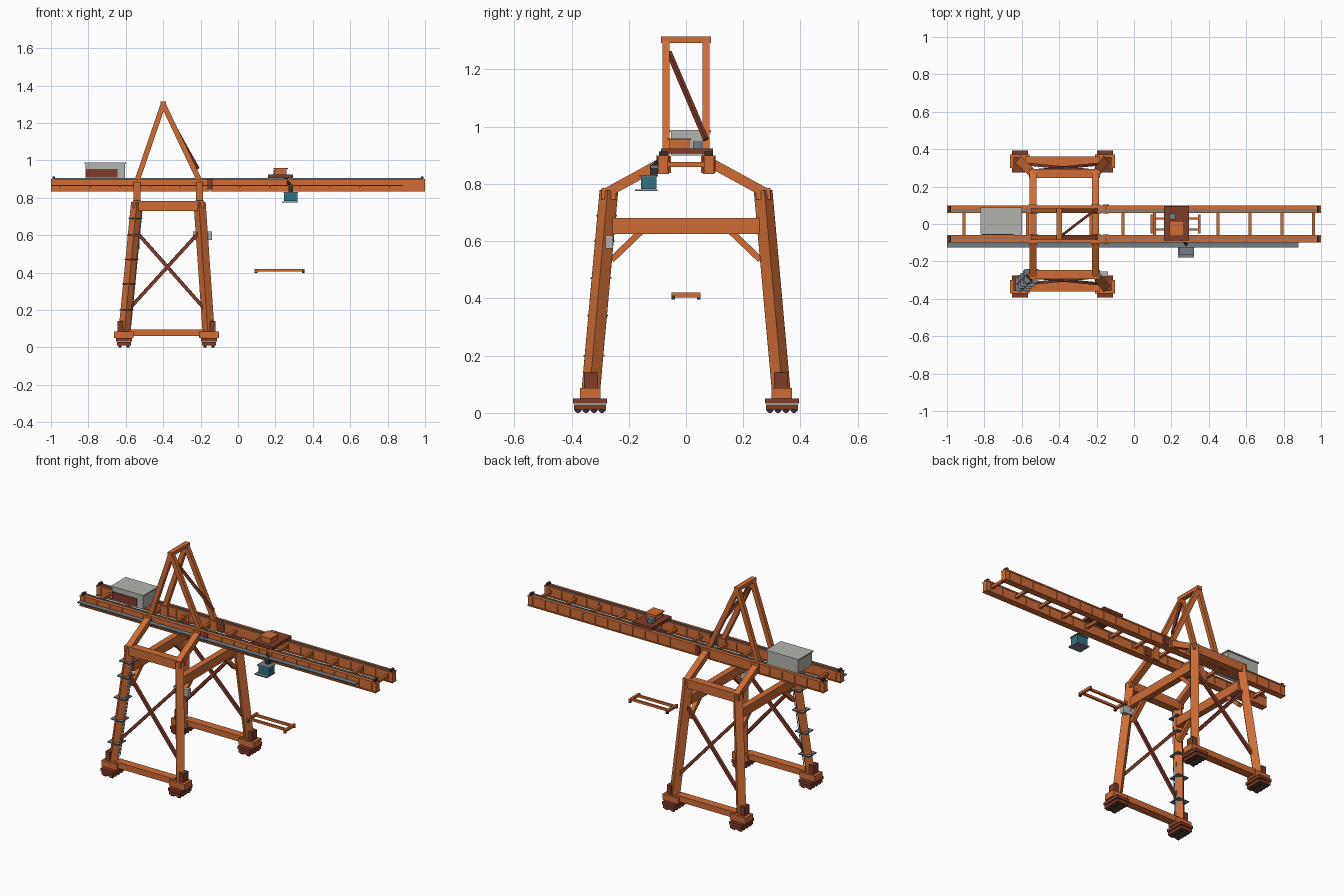
import bpy, bmesh
from mathutils import Vector, Matrix

cube = bpy.data.objects.get("Cube")
if cube:
    bpy.data.objects.remove(cube, do_unlink=True)


def material(name, r, g, b):
    m = bpy.data.materials.new(name)
    m.use_nodes = True
    m.diffuse_color = (r, g, b, 1)
    bsdf = next(n for n in m.node_tree.nodes if n.type == "BSDF_PRINCIPLED")
    bsdf.inputs["Base Color"].default_value = (r, g, b, 1)
    return m


ORANGE = material("orange paint", .62, .15, .035)
RED = material("dark red paint", .21, .045, .025)
GREY = material("light grey cladding", .45, .45, .42)
STEEL = material("walkway steel", .17, .21, .24)
TEAL = material("teal cabin", .03, .17, .22)
DARK = material("dark rubber", .03, .03, .03)


def finish(name, bm, mat):
    me = bpy.data.meshes.new(name)
    bm.to_mesh(me)
    bm.free()
    me.materials.append(mat)
    ob = bpy.data.objects.new(name, me)
    bpy.context.collection.objects.link(ob)
    return ob


def box(name, x, y, z, mat):
    """Box from (min, max) ranges on each axis."""
    bm = bmesh.new()
    lo, hi = (Vector(v) for v in zip(x, y, z))
    size = hi - lo
    bmesh.ops.create_cube(bm, size=1, matrix=Matrix.Translation((lo + hi) / 2) @ Matrix.Diagonal((*size, 1)))
    return finish(name, bm, mat)


def block(name, c, s, mat):
    """Box from centre and size."""
    return box(name, *[(p - d / 2, p + d / 2) for p, d in zip(c, s)], mat)


def beam(name, a, b, w, h, mat):
    """Rectangular bar between two points; w is the level width."""
    a, b = Vector(a), Vector(b)
    d = (b - a).normalized()
    side = d.cross(Vector((0, 0, 1)))
    side = side.normalized() if side.length > .01 else Vector((1, 0, 0))
    rot = Matrix((side, side.cross(d), d)).transposed().to_4x4()
    if rot.determinant() < 0:
        rot = rot @ Matrix.Diagonal((-1, 1, 1, 1))
    bm = bmesh.new()
    bmesh.ops.create_cube(bm, size=1, matrix=Matrix.Translation((a + b) / 2) @ rot
                          @ Matrix.Diagonal((w, h, (b - a).length, 1)))
    return finish(name, bm, mat)


def wheel(name, c, r, width):
    bm = bmesh.new()
    bmesh.ops.create_cone(bm, cap_ends=True, segments=14, radius1=r, radius2=r, depth=width,
                          matrix=Matrix.Translation(c) @ Matrix.Rotation(1.5708, 4, "Y"))
    return finish(name, bm, DARK)


FOOT_X, HEAD_X = (-.61, -.155), (-.54, -.205)
FOOT_Y, HEAD_Y = .335, .27


def on_leg(i, s, z):
    """Point on the leg centre line at height z."""
    t = (z - .05) / .72
    return Vector((FOOT_X[i] + t * (HEAD_X[i] - FOOT_X[i]), s * (FOOT_Y + t * (HEAD_Y - FOOT_Y)), z))


# Legs, bogies and portal frame
for s in (-1, 1):
    for i, fx in enumerate(FOOT_X):
        out = -1 if i == 0 else 1
        beam("leg", on_leg(i, s, .07), on_leg(i, s, .775), .046, .046, ORANGE)
        block("bogie_lower", (fx, s * FOOT_Y, .02), (.075, .112, .018), RED)
        block("bogie_upper", (fx, s * FOOT_Y, .041), (.085, .118, .018), RED)
        for k in range(4):
            for dx in (-.022, .022):
                wheel("bogie_wheel", (fx + dx, s * FOOT_Y + (k - 1.5) * .028, .013), .013, .016)
        block("foot_block", (fx, s * FOOT_Y, .068), (.105, .072, .037), ORANGE)
        block("foot_bracket", (fx + out * .02, s * (FOOT_Y - .003), .113), (.03, .05, .056), RED)
        # inclined arm carrying the boom
        hx = HEAD_X[i]
        beam("boom_arm", (hx, s * .285, .765), (hx, s * .075, .88), .038, .034, ORANGE)
        block("leg_cap", (hx, s * HEAD_Y, .765), (.045, .05, .04), ORANGE)
        beam("knee_brace", (hx, s * .26, .535), (hx, s * .145, .645), .025, .022, ORANGE)
        block("boom_saddle", (hx, s * .078, .868), (.05, .05, .06), ORANGE)
        # pylon leg
        beam("pylon_leg", (hx, s * .07, .89), (-.4, s * .07, 1.3), .024, .028, ORANGE)
    block("sill_beam", (-.382, s * FOOT_Y, .078), (.40, .05, .036), ORANGE)
    block("portal_beam", (-.372, s * HEAD_Y, .757), (.35, .048, .054), ORANGE)
    # crossed bracing
    for i in (0, 1):
        beam("cross_brace", on_leg(i, s, .63), on_leg(1 - i, s, .19), .016, .018, RED)
for hx in HEAD_X:
    block("cross_beam", (hx, 0, .653), (.038, .53, .055), ORANGE)

# Pylon top
block("pylon_head", (-.4, 0, 1.304), (.03, .173, .022), ORANGE)
beam("pylon_brace", (-.385, -.06, 1.26), (-.215, .07, .955), .014, .016, RED)

# Twin boom girders with stiffeners, rails and hinge
for s in (-1, 1):
    y = s * .08
    for name, x in (("rear_girder", (-1, -.153)), ("front_girder", (-.147, 1))):
        box(name, x, (y - .016, y + .016), (.842, .892), ORANGE)
        box("girder_top_flange", x, (y - .02, y + .02), (.892, .9), ORANGE)
        box("girder_bottom_flange", x, (y - .02, y + .02), (.835, .842), ORANGE)
    for k in range(24):
        block("stiffener", (-.97 + k * .0843, y, .867), (.005, .039, .05), ORANGE)
    block("trolley_rail", (0, y - s * .006, .903), (1.98, .008, .006), STEEL)
    block("hinge_plate", (-.15, y, .872), (.03, .046, .055), RED)
    for x in (-.985, .985):
        block("end_stop", (x, y, .905), (.014, .03, .016), DARK)
for k in range(12):
    block("boom_tie", (-.91 + k * .17, 0, .868), (.016, .14, .017), ORANGE)

# Side walkway
box("walkway", (-1, .88), (-.125, -.096), (.862, .868), STEEL)
for k in range(12):
    block("walkway_bracket", (-.95 + k * .16, -.11, .858), (.008, .028, .008), STEEL)

# Machinery house
box("machinery_house", (-.815, -.605), (-.052, .082), (.9, .98), GREY)
box("house_roof", (-.82, -.6), (-.057, .087), (.98, .988), GREY)
box("house_panel", (-.812, -.645), (-.058, -.051), (.908, .955), RED)

# Trolley
box("trolley_deck", (.16, .295), (-.088, .095), (.906, .924), RED)
box("trolley_cabinet", (.196, .26), (-.06, .012), (.924, .955), ORANGE)
box("cabinet_lid", (.19, .266), (-.065, .017), (.953, .959), ORANGE)
box("trolley_winch", (.19, .222), (.025, .055), (.924, .948), STEEL)

# Operator cabin
box("cabin_body", (.247, .318), (-.157, -.103), (.782, .826), TEAL)
box("cabin_roof", (.242, .322), (-.162, -.098), (.826, .832), STEEL)
box("cabin_platform", (.235, .32), (-.178, -.1), (.775, .781), STEEL)
box("cabin_hanger", (.27, .295), (-.125, -.1), (.832, .862), DARK)
beam("cabin_strut", (.282, -.112, .86), (.25, -.07, .91), .014, .014, DARK)

# Lifting spreader
for s in (-1, 1):
    block("spreader_rail", (.222, s * .03, .412), (.265, .012, .014), ORANGE)
    block("spreader_end", (.222 + s * .126, 0, .412), (.014, .1, .016), ORANGE)
    for x in (-1, 1):
        block("corner_lock", (.222 + x * .126, s * .044, .404), (.014, .012, .014), DARK)

# Access landings, ladder and switch box on the legs
for z in (.2, .34, .47, .6, .69):
    c = on_leg(0, -1, z)
    block("leg_landing", (c.x, c.y, z), (.075, .072, .006), STEEL)
for off in (-.01, .01):
    shift = Vector((.03, off, 0))
    beam("ladder_rail", on_leg(0, -1, .12) + shift, on_leg(0, -1, .73) + shift, .004, .004, STEEL)
block("switch_box", (-.19, -.268, .597), (.1, .026, .046), GREY)
